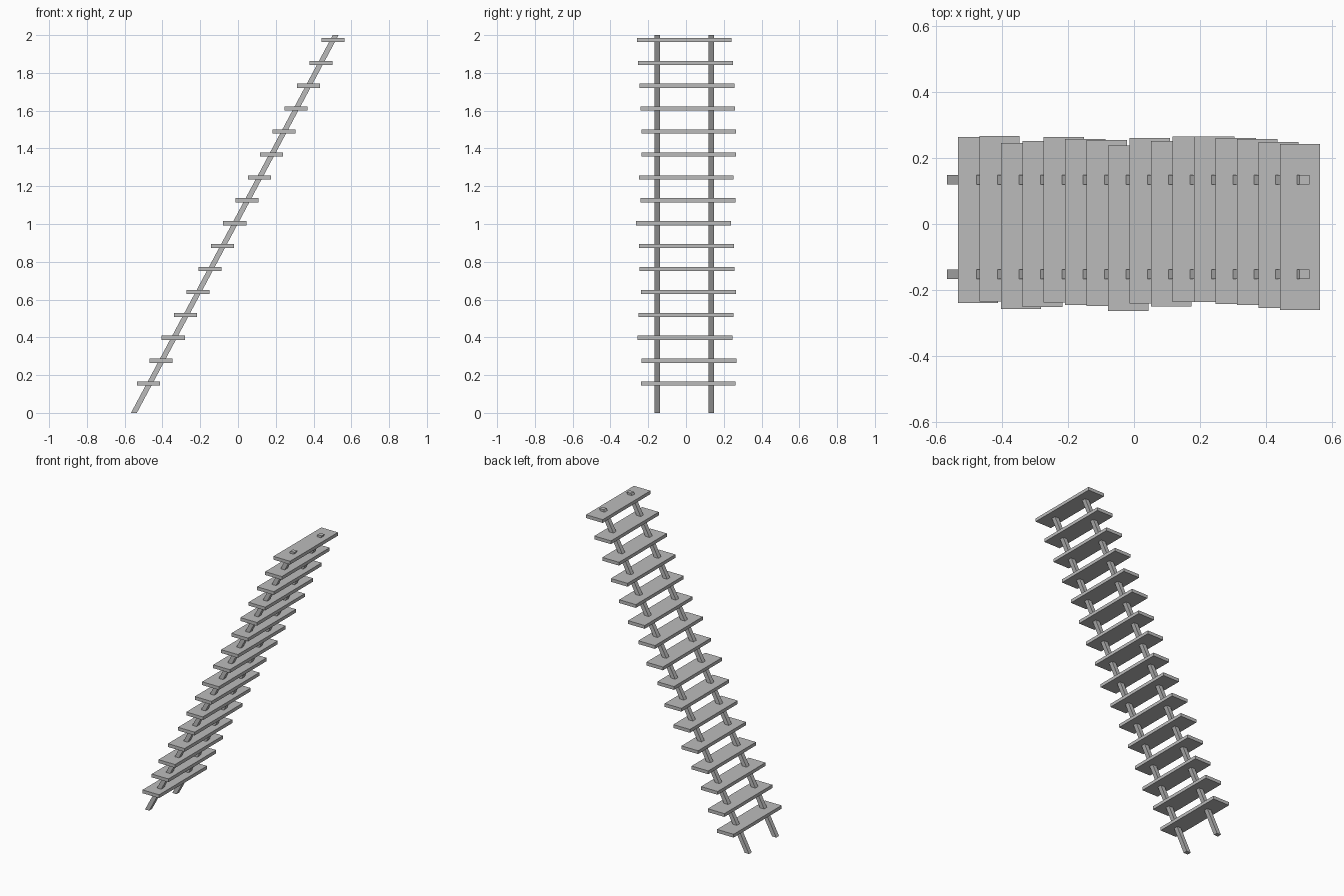
import bpy
import bmesh
from mathutils import Vector

cube = bpy.data.objects.get("Cube")
if cube:
    bpy.data.objects.remove(cube, do_unlink=True)

# Single plain grey for the whole staircase
GREY = (0.5, 0.5, 0.5, 1.0)
grey = bpy.data.materials.new("plain_grey")
grey.use_nodes = True
grey.diffuse_color = GREY
grey.node_tree.nodes["Principled BSDF"].inputs["Base Color"].default_value = GREY


def add_box(name, center, size, lean=0.0):
    """Box whose top is shifted along x by lean, keeping both ends level."""
    bm = bmesh.new()
    bmesh.ops.create_cube(bm, size=1.0)
    for v in bm.verts:
        shift = v.co.z * lean
        v.co = Vector(a * b for a, b in zip(v.co, size))
        v.co.x += shift
    mesh = bpy.data.meshes.new(name)
    bm.to_mesh(mesh)
    bm.free()
    mesh.materials.append(grey)
    obj = bpy.data.objects.new(name, mesh)
    obj.location = center
    bpy.context.collection.objects.link(obj)
    return obj


# Two slanted rails, cut level at floor and top
for side, y in (("right", 0.134), ("left", -0.152)):
    name = "back_rail" if side == "right" else "front_rail"
    add_box(name, (-0.017, y, 1.0), (0.031, 0.029, 2.0), lean=1.068)

# Level treads, each nudged a little sideways
nudges = [0.012, 0.016, -0.006, 0.0, 0.013, 0.006, 0.003, -0.013,
          0.01, 0.001, 0.015, 0.015, 0.009, 0.006, -0.003, -0.009]
for i, nudge in enumerate(nudges):
    add_box(f"tread_{i + 1}",
            (-0.473 + 0.0651 * i, nudge, 0.155 + 0.1213 * i),
            (0.122, 0.502, 0.022))
